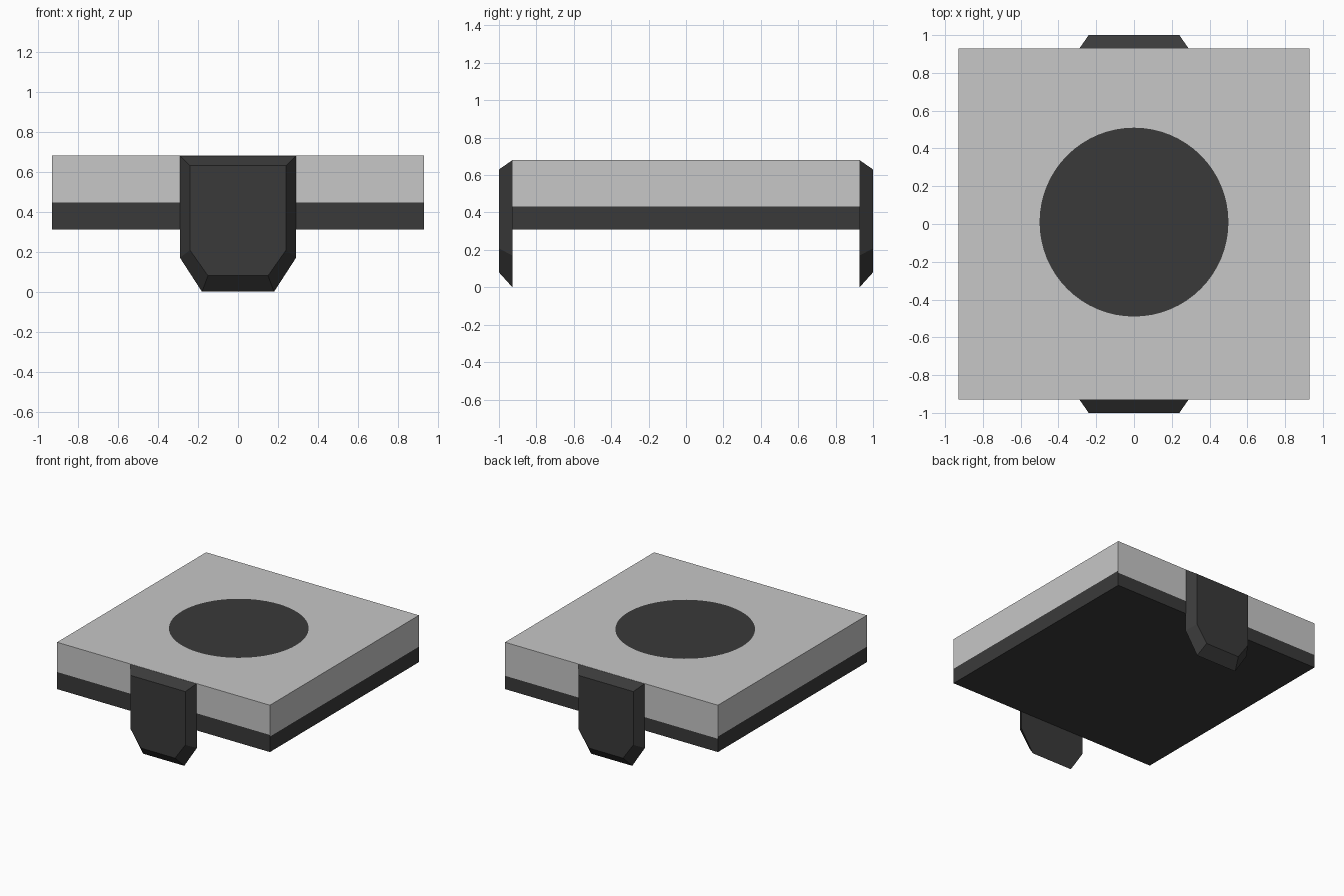
import bpy, bmesh, math

if "Cube" in bpy.data.objects:
    bpy.data.objects.remove(bpy.data.objects["Cube"])


def material(name, value):
    m = bpy.data.materials.new(name)
    m.diffuse_color = (value, value, value, 1)
    m.use_nodes = True
    m.node_tree.nodes["Principled BSDF"].inputs["Base Color"].default_value = m.diffuse_color
    return m


LIGHT = material("light grey", 0.57)
DARK = material("charcoal", 0.042)


def finish(name, bm, mats):
    me = bpy.data.meshes.new(name)
    bm.to_mesh(me)
    bm.free()
    for m in mats:
        me.materials.append(m)
    ob = bpy.data.objects.new(name, me)
    bpy.context.collection.objects.link(ob)
    return ob


# Square slab: light upper band, dark lower band, dark disc cut into the top
H, BOTTOM, TOP = 0.93, 0.31, 0.68
R, N = 0.5, 64
bm = bmesh.new()


def face(points, mat):
    f = bm.faces.new([p if isinstance(p, bmesh.types.BMVert) else bm.verts.new(p) for p in points])
    f.material_index = mat
    return f


disc, rim = [], []
for i in range(N):
    a = 2 * math.pi * i / N
    c, s = math.cos(a), math.sin(a)
    k = H / max(abs(c), abs(s))
    disc.append(bm.verts.new((R * c, R * s + 0.01, TOP)))
    rim.append(bm.verts.new((k * c, k * s, TOP)))
face(disc, 1)
for i in range(N):
    j = (i + 1) % N
    face([disc[i], rim[i], rim[j], disc[j]], 0)

# Side walls; the colour line sits at a slightly different height on each
corners = [(-H, -H), (H, -H), (H, H), (-H, H)]
for i, split in enumerate((0.445, 0.432, 0.415, 0.432)):
    a, b = corners[i], corners[(i + 1) % 4]
    for lo, hi, mat in ((BOTTOM, split, 1), (split, TOP, 0)):
        face([(*a, lo), (*b, lo), (*b, hi), (*a, hi)], mat)
face([(x, y, BOTTOM) for x, y in reversed(corners)], 1)
finish("slab", bm, [LIGHT, DARK])


# Bevelled hanging tabs at front and back
def outline(w, top, shoulder, tip_w, tip):
    return [(-w, top), (-w, shoulder), (-tip_w, tip), (tip_w, tip), (w, shoulder), (w, top)]


def tab(name, side):
    bm = bmesh.new()
    inner = [bm.verts.new((x, side * 0.928, z)) for x, z in outline(0.29, 0.68, 0.17, 0.18, 0.0)]
    outer = [bm.verts.new((x, side * 1.0, z)) for x, z in outline(0.24, 0.63, 0.208, 0.15, 0.08)]
    bm.faces.new(inner)
    bm.faces.new(outer)
    for i in range(6):
        j = (i + 1) % 6
        bm.faces.new([inner[i], inner[j], outer[j], outer[i]])
    bmesh.ops.recalc_face_normals(bm, faces=bm.faces)
    finish(name, bm, [DARK])


tab("front_tab", -1)
tab("back_tab", 1)
